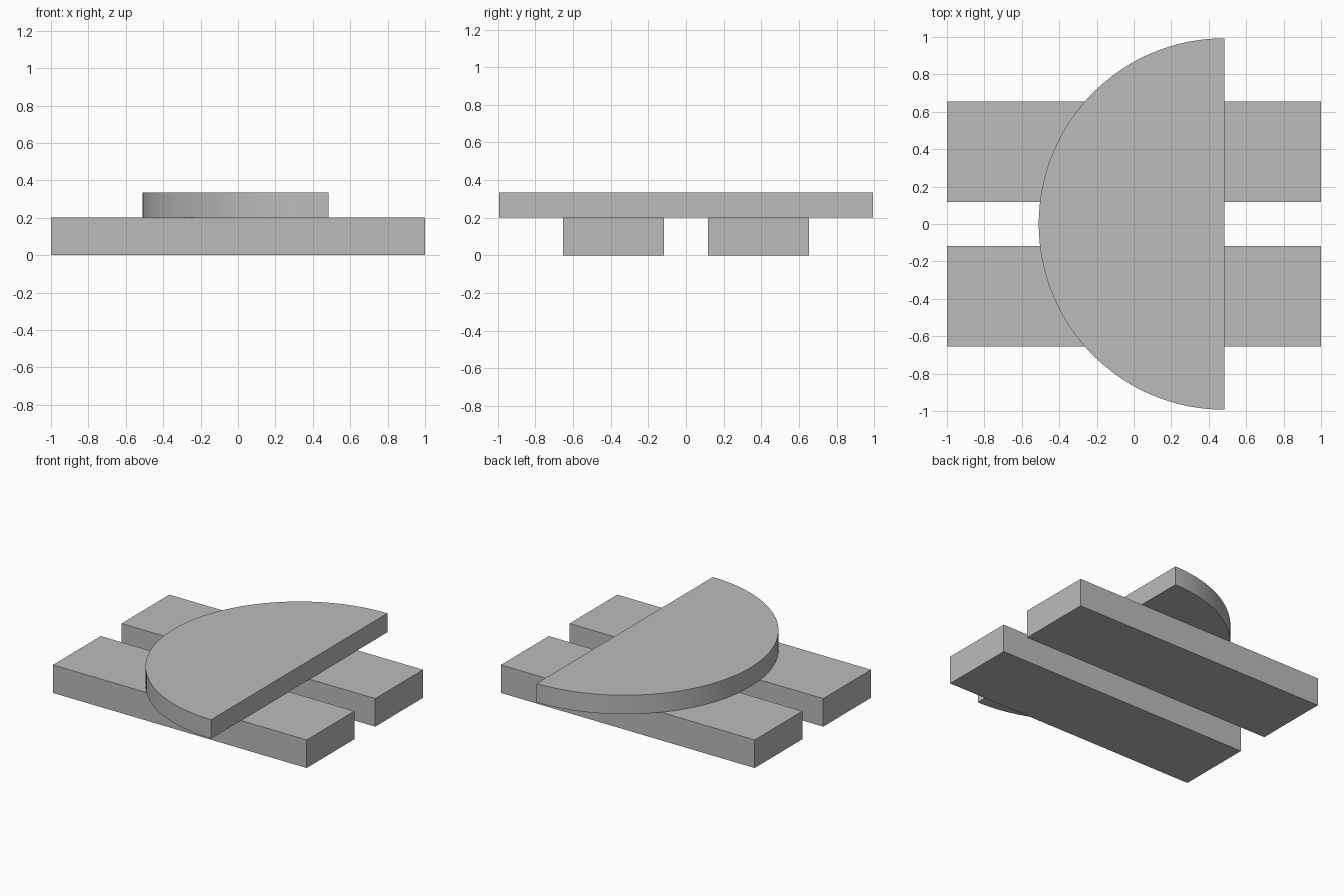
import bpy, bmesh
from math import pi, sin, cos

cube = bpy.data.objects.get("Cube")
if cube:
    bpy.data.objects.remove(cube, do_unlink=True)

grey = bpy.data.materials.new("plain_grey")
grey.use_nodes = True
colour = (0.5, 0.5, 0.5, 1)
grey.diffuse_color = colour
grey.node_tree.nodes["Principled BSDF"].inputs["Base Color"].default_value = colour


def extruded(name, outline, bottom, top):
    """Raise a flat outline into a solid slab."""
    bm = bmesh.new()
    base = bm.faces.new([bm.verts.new((x, y, bottom)) for x, y in outline])
    raised = bmesh.ops.extrude_face_region(bm, geom=[base])["geom"]
    verts = [v for v in raised if isinstance(v, bmesh.types.BMVert)]
    bmesh.ops.translate(bm, verts=verts, vec=(0, 0, top - bottom))
    bmesh.ops.recalc_face_normals(bm, faces=bm.faces)
    mesh = bpy.data.meshes.new(name)
    bm.to_mesh(mesh)
    bm.free()
    mesh.materials.append(grey)
    obj = bpy.data.objects.new(name, mesh)
    bpy.context.collection.objects.link(obj)
    return obj


# Two parallel planks
INNER, OUTER, PLANK_TOP = 0.117, 0.655, 0.2
for name, side in (("front_plank", -1), ("back_plank", 1)):
    a, b = side * INNER, side * OUTER
    extruded(name, [(-1, a), (1, a), (1, b), (-1, b)], 0, PLANK_TOP)

# Half disc lying across the planks, straight edge towards +x
RADIUS, EDGE_X, STEPS = 0.993, 0.483, 64
arc = [pi / 2 + pi * i / STEPS for i in range(STEPS + 1)]
disc = extruded("half_disc",
                [(EDGE_X + RADIUS * cos(t), RADIUS * sin(t)) for t in arc],
                PLANK_TOP, 0.335)

# Smooth the curved rim only
bpy.ops.object.select_all(action="DESELECT")
disc.select_set(True)
bpy.context.view_layer.objects.active = disc
bpy.ops.object.shade_smooth_by_angle(angle=pi / 6)
